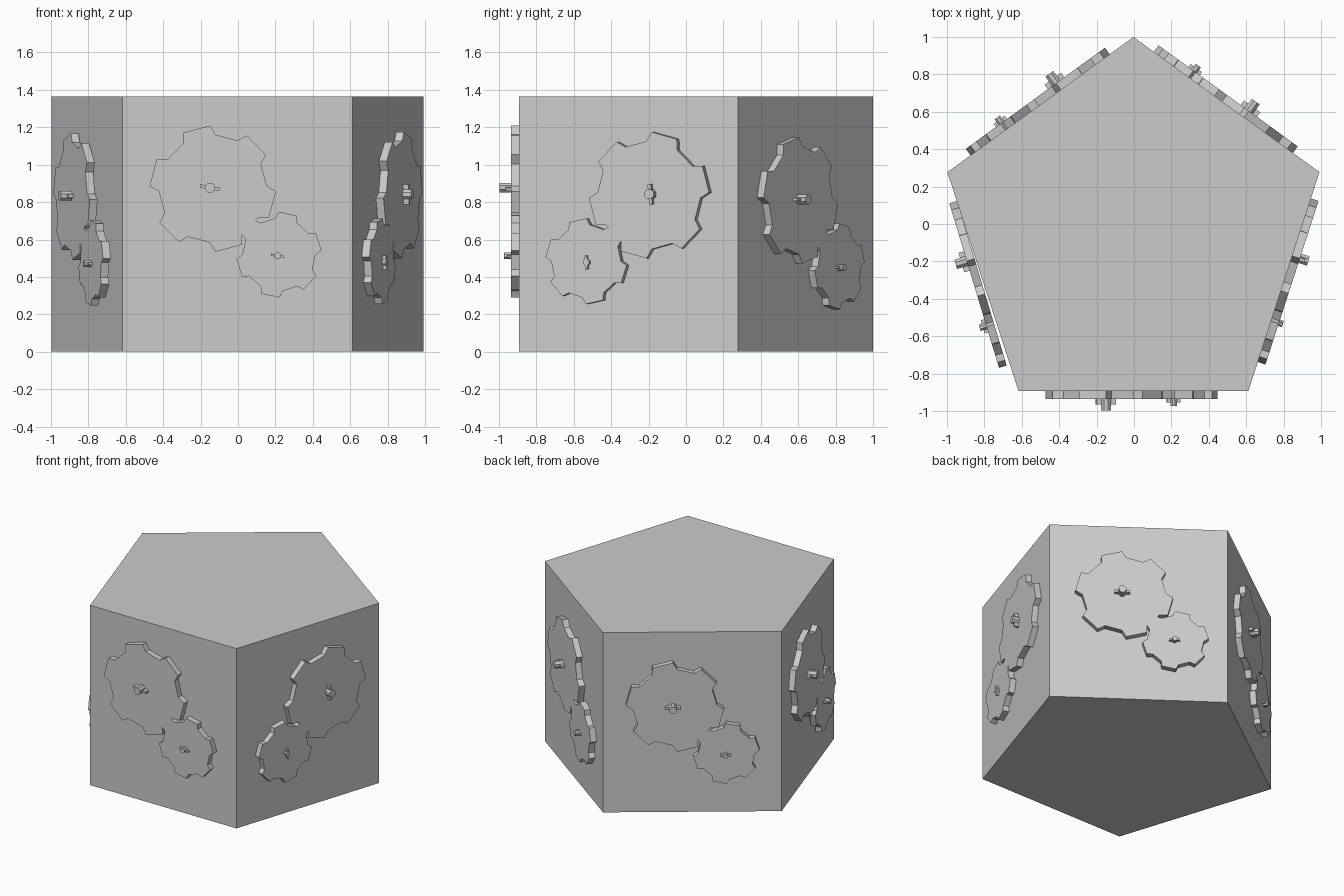
import bpy, bmesh
from math import radians, cos, sin
from mathutils import Matrix, Vector

if "Cube" in bpy.data.objects:
    bpy.data.objects.remove(bpy.data.objects["Cube"])

R, H, CX, CY = 1.046, 1.365, -0.003, -0.046
APOTHEM = R * cos(radians(36))


def prism(name, outline, low, high, matrix=Matrix.Identity(4)):
    """Extrude a 2D outline between two depths."""
    bm = bmesh.new()
    face = bm.faces.new([bm.verts.new((x, y, low)) for x, y in outline])
    ext = bmesh.ops.extrude_face_region(bm, geom=[face])
    verts = [g for g in ext["geom"] if isinstance(g, bmesh.types.BMVert)]
    bmesh.ops.translate(bm, verts=verts, vec=(0, 0, high - low))
    bmesh.ops.recalc_face_normals(bm, faces=bm.faces)
    mesh = bpy.data.meshes.new(name)
    bm.to_mesh(mesh)
    bm.free()
    obj = bpy.data.objects.new(name, mesh)
    obj.matrix_world = matrix
    bpy.context.collection.objects.link(obj)
    return obj


def polar(u, v, r, deg):
    return u + r * cos(radians(deg)), v + r * sin(radians(deg))


def gear_outline(u, v, r, phase):
    """Six blunt teeth, four points each."""
    return [polar(u, v, r * k, phase + 60 * i + a) for i in range(6)
            for a, k in ((-18, 0.855), (-12.5, 1), (12.5, 1), (18, 0.855))]


def bar_outline(u, v, half_l, half_w, deg):
    c, s = cos(radians(deg)), sin(radians(deg))
    return [(u + x * c - y * s, v + x * s + y * c) for x, y in
            ((-half_l, -half_w), (half_l, -half_w), (half_l, half_w), (-half_l, half_w))]


# pentagonal body
prism("body", [polar(CX, CY, R, 90 + 72 * i) for i in range(5)], 0, H)

# sides: name, outward angle, mirrored, shift along, shift up, lift, tilt, bar angle, pin drop
SIDES = [
    ("front", -90, 1, 0.0, 0.0, 0, 0, -10, 0),
    ("right", -18, -1, -0.003, -0.035, 0, 0, 95, 0.015),
    ("back_right", 54, 1, 0.03, -0.063, 0, 0, 0, 0),
    ("back_left", 126, 1, 0.012, -0.06, 0, 0, 0, 0),
    ("left", 198, 1, 0.017, -0.043, 0.008, -1.2, 0, 0),
]
# gears: name, centre, radius, tooth phase, pin centre, pin height, pin scale
GEARS = [
    ("big", (-0.132, 0.872), 0.338, 105, (-0.147, 0.877), 0.105, 1.0),
    ("small", (0.222, 0.519), 0.229, 78, (0.215, 0.513), 0.08, 0.68),
]
for side, az, m, du, dv, lift, tilt, bar, drop in SIDES:
    a = radians(az)
    n = Vector((cos(a), sin(a), 0))
    pos = Vector((CX, CY, 0)) + n * (APOTHEM + lift)
    mat = (Matrix.Translation(pos) @ Matrix.Rotation(a + radians(90 + tilt), 4, 'Z')
           @ Matrix.Rotation(radians(90), 4, 'X'))
    for name, (u, v), r, phase, (pu, pv), ph, s in GEARS:
        ph -= drop
        pu, pv = m * pu + du, pv + dv
        ang = phase if m > 0 else 180 - phase
        # toothed wheel
        prism(f"{side}_{name}_gear", gear_outline(m * u + du, v + dv, r, ang), 0, 0.043, mat)
        # axle pin with cross bar
        prism(f"{side}_{name}_pin",
              [polar(pu, pv, 0.028 * s, 22.5 + 45 * i) for i in range(8)], 0.03, ph, mat)
        prism(f"{side}_{name}_bar",
              bar_outline(pu, pv, 0.054 * s, 0.009 * s, bar), 0.03, 0.043 + 0.03 * s, mat)
